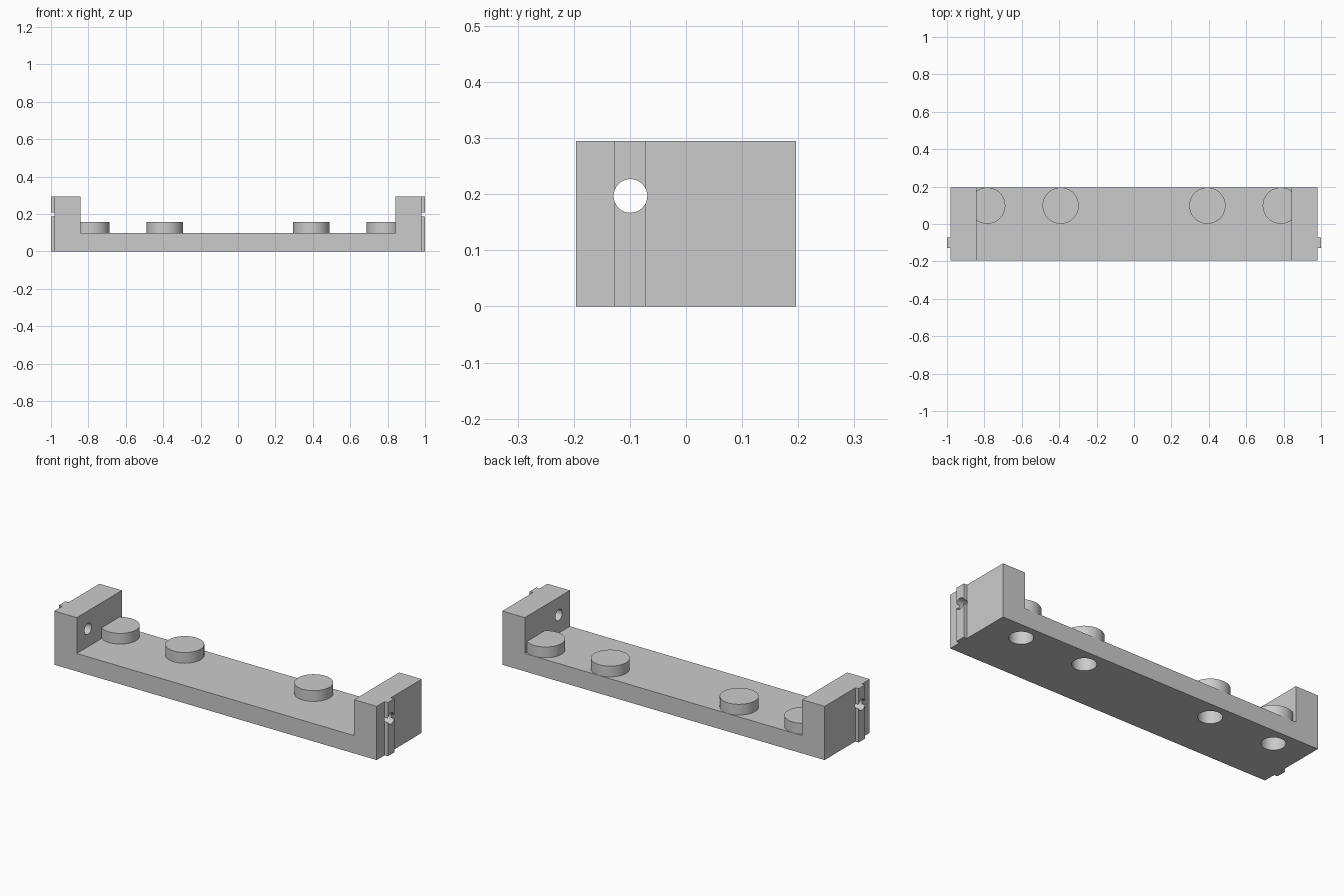
import bpy, bmesh, math
from mathutils import Matrix

cube = bpy.data.objects.get("Cube")
if cube:
    bpy.data.objects.remove(cube, do_unlink=True)

grey = bpy.data.materials.new("light_grey")
grey.use_nodes = True
colour = (0.6, 0.6, 0.6, 1)
grey.diffuse_color = colour
grey.node_tree.nodes["Principled BSDF"].inputs["Base Color"].default_value = colour

HALF, DEPTH, HEIGHT, FLOOR, WALL_IN = 0.98, 0.196, 0.295, 0.098, 0.843
STUD_X = (0.392, 0.785)
STUD_Y = 0.098


def make_object(name, bm):
    bmesh.ops.recalc_face_normals(bm, faces=bm.faces)
    mesh = bpy.data.meshes.new(name)
    bm.to_mesh(mesh)
    bm.free()
    mesh.materials.append(grey)
    ob = bpy.data.objects.new(name, mesh)
    bpy.context.collection.objects.link(ob)
    return ob


def box(name, x0, x1, y0, y1, z0, z1):
    bm = bmesh.new()
    size = Matrix.Diagonal((x1 - x0, y1 - y0, z1 - z0, 1))
    place = Matrix.Translation(((x0 + x1) / 2, (y0 + y1) / 2, (z0 + z1) / 2))
    bmesh.ops.create_cube(bm, size=1, matrix=place @ size)
    return make_object(name, bm)


def cylinder(name, centre, radius, length, axis="Z"):
    bm = bmesh.new()
    turn = Matrix.Rotation(math.pi / 2, 4, "Y") if axis == "X" else Matrix()
    bmesh.ops.create_cone(bm, cap_ends=True, segments=64, radius1=radius, radius2=radius,
                          depth=length, matrix=Matrix.Translation(centre) @ turn)
    return make_object(name, bm)


def activate(ob):
    bpy.ops.object.select_all(action="DESELECT")
    ob.select_set(True)
    bpy.context.view_layer.objects.active = ob


def cut(ob, cutter):
    activate(ob)
    mod = ob.modifiers.new("hole", "BOOLEAN")
    mod.operation, mod.solver, mod.object = "DIFFERENCE", "EXACT", cutter
    bpy.ops.object.modifier_apply(modifier=mod.name)


# U-shaped frame: floor with two end walls
bm = bmesh.new()
half = [(HALF, 0), (HALF, HEIGHT), (WALL_IN, HEIGHT), (WALL_IN, FLOOR)]
outline = half + [(-x, z) for x, z in reversed(half)]
face = bm.faces.new([bm.verts.new((x, -DEPTH, z)) for x, z in outline])
side = bmesh.ops.extrude_face_region(bm, geom=[face])["geom"]
bmesh.ops.translate(bm, vec=(0, 2 * DEPTH, 0),
                    verts=[v for v in side if isinstance(v, bmesh.types.BMVert)])
frame = make_object("frame", bm)
parts = [frame]

# Cross hole through both walls and ribs
cross_hole = cylinder("cross_hole_cutter", (0, -0.099, 0.197), 0.03, 3, "X")
cutters = [cross_hole]
cut(frame, cross_hole)

for name, s in (("left", 1), ("right", -1)):
    # Guide rib on the outer face
    x0, x1 = sorted((s * 0.97, s * 1.0))
    rib = box(name + "_rib", x0, x1, -0.127, -0.071, 0, HEIGHT)
    cut(rib, cross_hole)
    parts.append(rib)
    # Round studs, hollow from below
    for place, x in zip(("inner", "outer"), STUD_X):
        stud = cylinder(f"{name}_{place}_stud", (s * x, STUD_Y, 0.107), 0.097, 0.1)
        socket = cylinder("socket_cutter", (s * x, STUD_Y, 0.01), 0.06, 0.22)
        cut(frame, socket)
        cut(stud, socket)
        parts.append(stud)
        cutters.append(socket)

for cutter in cutters:
    bpy.data.objects.remove(cutter, do_unlink=True)

for ob in parts:
    activate(ob)
    bpy.ops.object.shade_smooth_by_angle(angle=math.radians(30))
